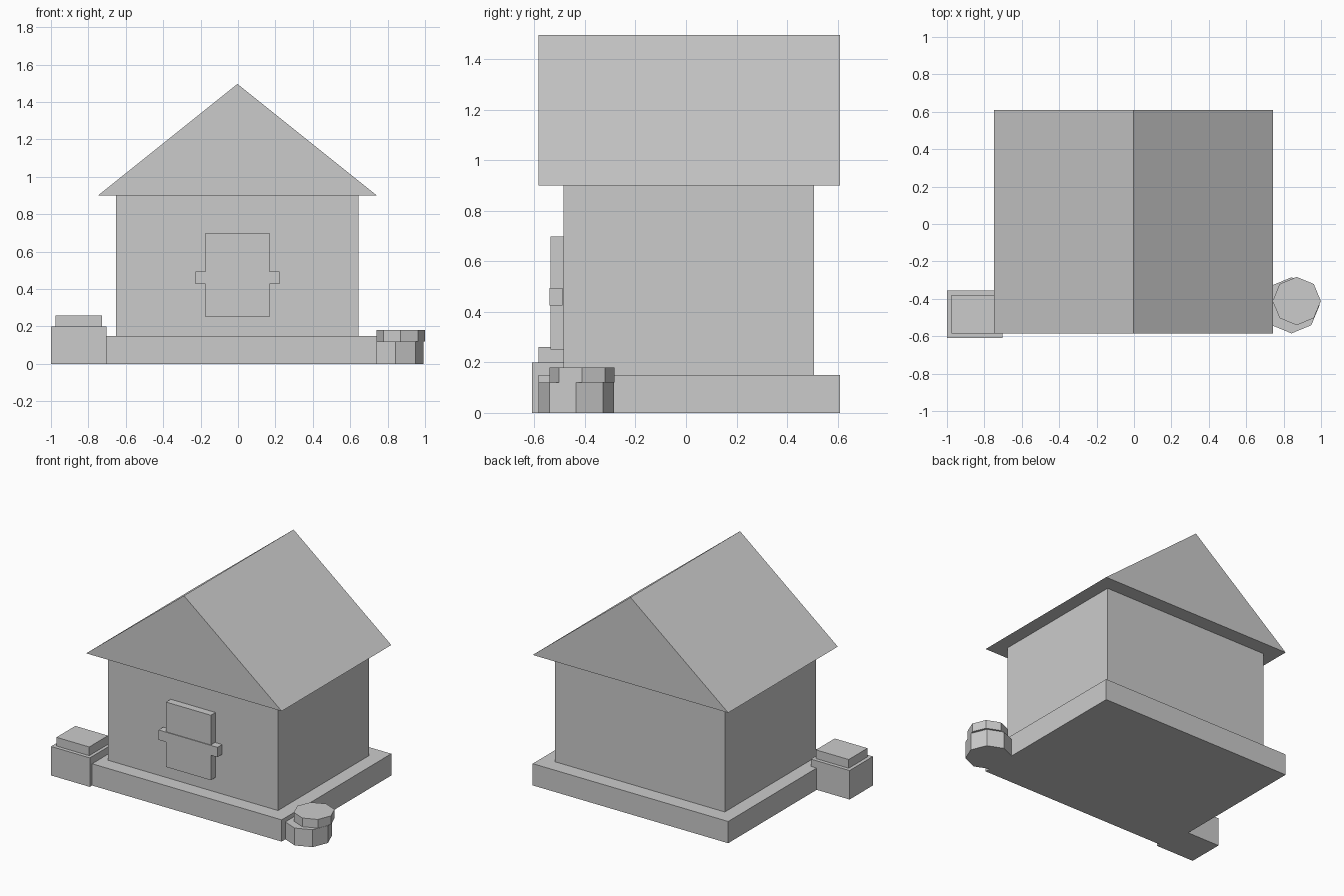
import bpy, bmesh
from math import cos, sin, tau

if "Cube" in bpy.data.objects:
    bpy.data.objects.remove(bpy.data.objects["Cube"])


def prism(name, profile, place, lo, hi):
    """Extrude a 2D profile from lo to hi; place maps (u, v, w) to 3D."""
    bm = bmesh.new()
    a = [bm.verts.new(place(u, v, lo)) for u, v in profile]
    b = [bm.verts.new(place(u, v, hi)) for u, v in profile]
    bm.faces.new(a)
    bm.faces.new(b)
    for i in range(len(profile)):
        j = (i + 1) % len(profile)
        bm.faces.new((a[i], a[j], b[j], b[i]))
    bmesh.ops.recalc_face_normals(bm, faces=bm.faces)
    me = bpy.data.meshes.new(name)
    bm.to_mesh(me)
    bm.free()
    ob = bpy.data.objects.new(name, me)
    bpy.context.collection.objects.link(ob)
    return ob


def upright(u, v, w):
    return (u, v, w)


def along_y(u, v, w):
    return (u, w, v)


def box(name, x0, x1, y0, y1, z0, z1):
    return prism(name, [(x0, y0), (x1, y0), (x1, y1), (x0, y1)], upright, z0, z1)


def drum(name, x, y, r, z0, z1, sides=8):
    ring = [(x + r * cos(tau * i / sides), y + r * sin(tau * i / sides)) for i in range(sides)]
    return prism(name, ring, upright, z0, z1)


# House body
box("foundation", -0.749, 0.743, -0.585, 0.61, 0, 0.15)
box("walls", -0.651, 0.645, -0.485, 0.507, 0.15, 0.9)
prism("gable_roof", [(-0.749, 0.9), (0.743, 0.9), (-0.003, 1.497)], along_y, -0.585, 0.61)

# Front door panel with crossbar
box("door_panel", -0.174, 0.168, -0.536, -0.485, 0.251, 0.699)
box("door_crossbar", -0.228, 0.222, -0.541, -0.490, 0.426, 0.494)

# Crate at the left corner
box("crate", -1.0, -0.704, -0.61, -0.355, 0, 0.2)
box("crate_lid", -0.976, -0.726, -0.585, -0.38, 0.2, 0.26)

# Eight-sided barrel at the right corner
drum("barrel", 0.842, -0.435, 0.15, 0, 0.12)
drum("barrel_lid", 0.87, -0.412, 0.129, 0.12, 0.18)
